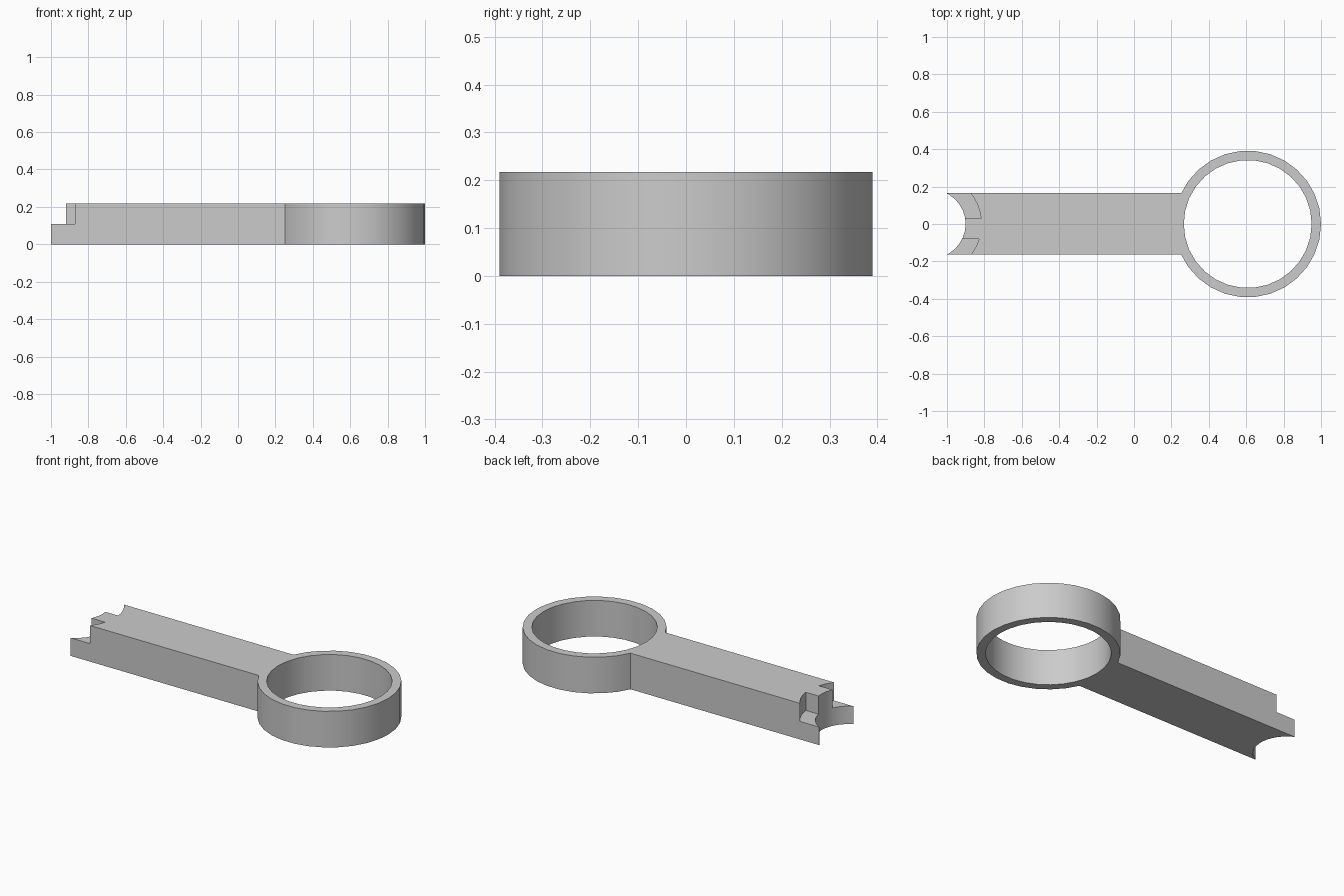
import bpy, bmesh
from math import sin, cos, asin, radians, pi

cube = bpy.data.objects.get("Cube")
if cube:
    bpy.data.objects.remove(cube, do_unlink=True)

HEIGHT = 0.217
STEP = 0.108
RING_X, RING_OUTER, RING_INNER = 0.608, 0.392, 0.342
NOTCH_X, NOTCH_R, STEP_R = -1.083, 0.183, 0.267

grey = bpy.data.materials.new("light grey")
grey.use_nodes = True
grey.diffuse_color = (0.6, 0.6, 0.6, 1)
grey.node_tree.nodes["Principled BSDF"].inputs["Base Color"].default_value = grey.diffuse_color


def arc(cx, r, a0, a1, n):
    """Points on an arc centred on the x axis."""
    angles = [a0 + (a1 - a0) * i / n for i in range(n + 1)]
    return [(cx + r * cos(a), r * sin(a)) for a in angles]


def circle(cx, r):
    return arc(cx, r, 0, 2 * pi, 30)[:-1]


def prism(name, outline, z0, z1):
    """Extrude a flat outline from z0 to z1."""
    bm = bmesh.new()
    face = bm.faces.new([bm.verts.new((x, y, z0)) for x, y in outline])
    top = bmesh.ops.extrude_face_region(bm, geom=[face])["geom"]
    bmesh.ops.translate(bm, vec=(0, 0, z1 - z0),
                        verts=[v for v in top if isinstance(v, bmesh.types.BMVert)])
    bmesh.ops.recalc_face_normals(bm, faces=bm.faces)
    mesh = bpy.data.meshes.new(name)
    bm.to_mesh(mesh)
    bm.free()
    mesh.materials.append(grey)
    obj = bpy.data.objects.new(name, mesh)
    bpy.context.collection.objects.link(obj)
    return obj


def combine(target, other, operation):
    """Apply a boolean and discard the second object."""
    mod = target.modifiers.new(operation, 'BOOLEAN')
    mod.operation, mod.object, mod.solver = operation, other, 'EXACT'
    bpy.context.view_layer.objects.active = target
    bpy.ops.object.modifier_apply(modifier=mod.name)
    bpy.data.objects.remove(other, do_unlink=True)


def step_outline(y, side):
    """Sector of the stepped recess, starting at the tooth side y."""
    start = asin(y / STEP_R)
    return [(NOTCH_X, y)] + arc(NOTCH_X, STEP_R, start, side * radians(84), 9) + [(NOTCH_X, side * STEP_R)]


# Flat arm joined to the round hoop
body = prism("ring_handle", [(-1, -0.162), (0.4, -0.162), (0.4, 0.165), (-1, 0.165)], 0, HEIGHT)
combine(body, prism("hoop", circle(RING_X, RING_OUTER), 0, HEIGHT), 'UNION')
combine(body, prism("hoop_hole", circle(RING_X, RING_INNER), -0.1, HEIGHT + 0.1), 'DIFFERENCE')

# Concave arm end
combine(body, prism("end_notch", circle(NOTCH_X, NOTCH_R), -0.1, HEIGHT + 0.1), 'DIFFERENCE')

# Raised recess on each side of the off-centre tooth
for y, side in ((0.03, 1), (-0.08, -1)):
    combine(body, prism("step_cut", step_outline(y, side), STEP, HEIGHT + 0.1), 'DIFFERENCE')

# Smooth curved walls with sharp rims
bpy.ops.object.select_all(action='DESELECT')
body.select_set(True)
bpy.context.view_layer.objects.active = body
bpy.ops.object.shade_smooth_by_angle(angle=radians(30))
